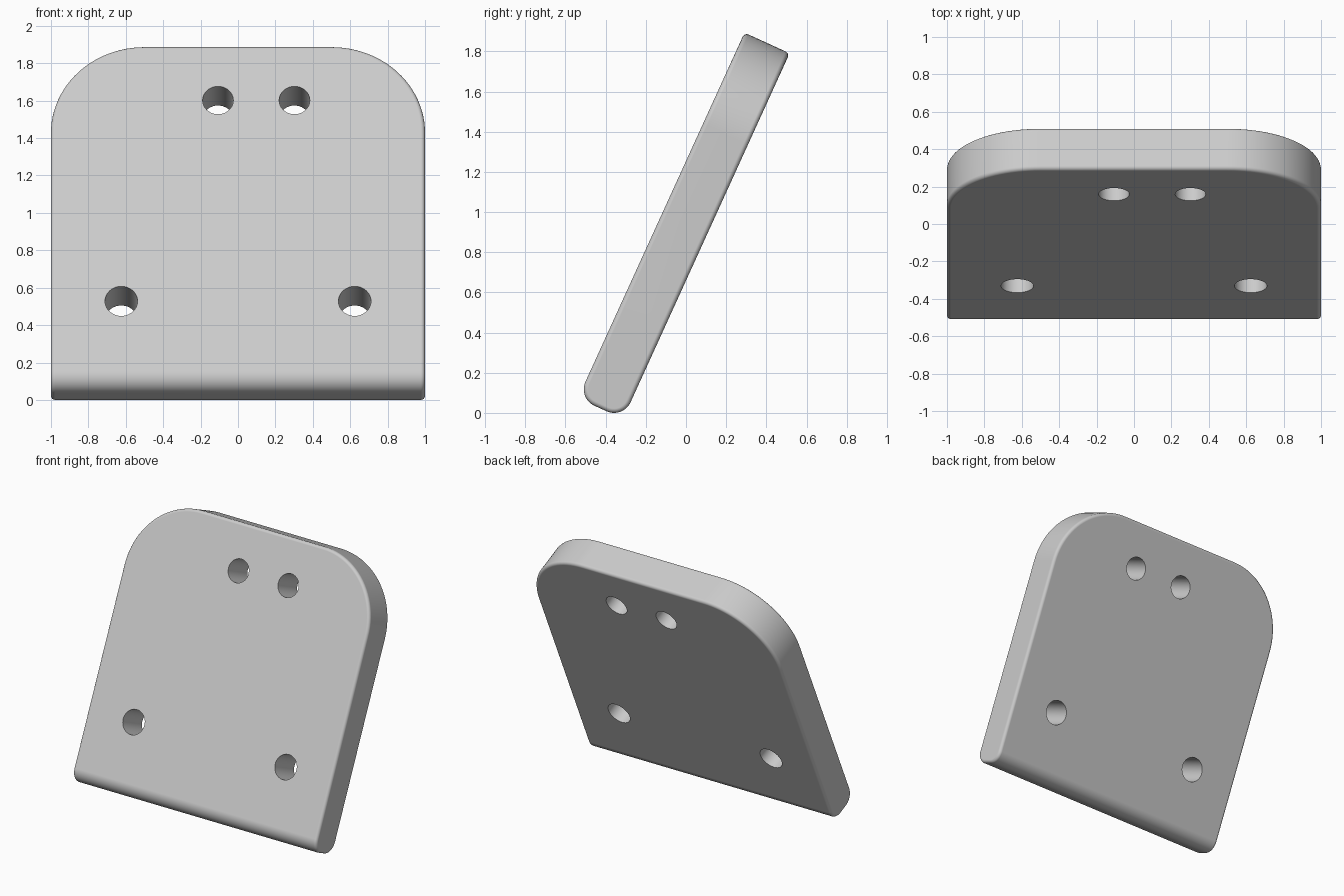
import bpy, bmesh, math
from mathutils import Matrix

if "Cube" in bpy.data.objects:
    bpy.data.objects.remove(bpy.data.objects["Cube"], do_unlink=True)

SIZE, THICK = 2.0, 0.247
LEAN = math.radians(24.5)
CORNER, FOOT, EDGE = 0.5, 0.09, 0.022
# holes: x, height along the plate, radius
HOLES = [(-0.107, 1.68, 0.082), (0.302, 1.68, 0.082),
         (-0.624, 0.50, 0.087), (0.624, 0.50, 0.087)]

grey = bpy.data.materials.new("light grey")
grey.use_nodes = True
grey.diffuse_color = (0.6, 0.6, 0.6, 1)
grey.node_tree.nodes["Principled BSDF"].inputs["Base Color"].default_value = (0.6, 0.6, 0.6, 1)


def add_object(name, bm):
    mesh = bpy.data.meshes.new(name)
    bm.to_mesh(mesh)
    bm.free()
    mesh.materials.append(grey)
    obj = bpy.data.objects.new(name, mesh)
    bpy.context.collection.objects.link(obj)
    return obj


def round_edges(bm, test, radius, segments):
    edges = [e for e in bm.edges if test(*(v.co for v in e.verts))]
    bmesh.ops.bevel(bm, geom=edges, offset=radius, segments=segments,
                    profile=0.5, affect='EDGES')


# upright slab with large upper corners and a rounded foot
bm = bmesh.new()
bmesh.ops.create_cube(bm, size=1)
bmesh.ops.transform(bm, verts=bm.verts, matrix=Matrix.Translation((0, 0, SIZE / 2))
                    @ Matrix.Diagonal((SIZE, THICK, SIZE, 1)))
round_edges(bm, lambda a, b: min(a.z, b.z) > 1.9 and abs(a.y - b.y) > 0.1, CORNER, 24)
round_edges(bm, lambda a, b: max(a.z, b.z) < 0.1 and abs(a.x - b.x) > 1, FOOT, 10)
plate = add_object("plate", bm)

# fine rounding around the rim
rim = plate.modifiers.new("rim rounding", 'BEVEL')
rim.width, rim.segments = EDGE, 4
rim.limit_method, rim.angle_limit = 'ANGLE', math.radians(40)

# four round holes straight through the thickness
bm = bmesh.new()
for x, z, r in HOLES:
    bmesh.ops.create_cone(bm, cap_ends=True, segments=40, radius1=r, radius2=r, depth=1,
                          matrix=Matrix.Translation((x, 0, z)) @ Matrix.Rotation(math.pi / 2, 4, 'X'))
cutter = add_object("hole_cutter", bm)
cutter.hide_render = True
cut = plate.modifiers.new("holes", 'BOOLEAN')
cut.operation, cut.solver, cut.object = 'DIFFERENCE', 'EXACT', cutter

bpy.ops.object.select_all(action='DESELECT')
plate.select_set(True)
bpy.context.view_layer.objects.active = plate
for name in ("rim rounding", "holes"):
    bpy.ops.object.modifier_apply(modifier=name)
bpy.data.objects.remove(cutter, do_unlink=True)

# lean the plate backwards, then stand it centred on the ground
mesh = plate.data
mesh.transform(Matrix.Rotation(-LEAN, 4, 'X'))
ys = [v.co.y for v in mesh.vertices]
low = min(v.co.z for v in mesh.vertices)
mesh.transform(Matrix.Translation((0, -(min(ys) + max(ys)) / 2, -low)))

bpy.ops.object.shade_smooth_by_angle(angle=math.radians(35))
flat = plate.modifiers.new("flat faces", 'WEIGHTED_NORMAL')
flat.keep_sharp = True
